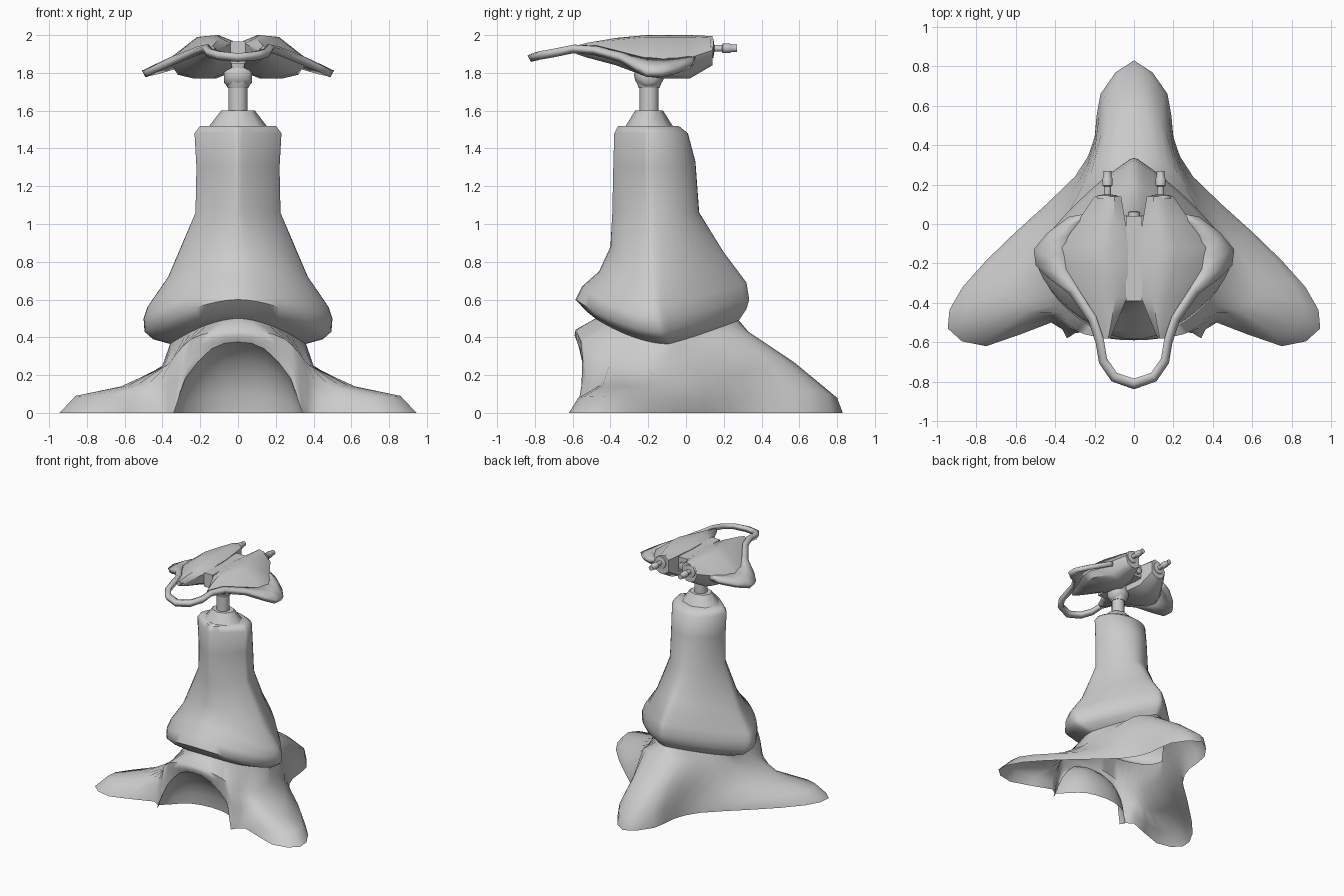
import bpy, math
from mathutils import Vector

if "Cube" in bpy.data.objects:
    bpy.data.objects.remove(bpy.data.objects["Cube"])


def make(name, verts, faces, mirror=False, solid=0, angle=40):
    me = bpy.data.meshes.new(name)
    me.from_pydata([tuple(v) for v in verts], [], faces)
    ob = bpy.data.objects.new(name, me)
    bpy.context.collection.objects.link(ob)
    bpy.ops.object.select_all(action='DESELECT')
    ob.select_set(True)
    bpy.context.view_layer.objects.active = ob
    bpy.ops.object.mode_set(mode='EDIT')
    bpy.ops.mesh.select_all(action='SELECT')
    bpy.ops.mesh.normals_make_consistent(inside=False)
    bpy.ops.object.mode_set(mode='OBJECT')
    bpy.ops.object.shade_smooth_by_angle(angle=math.radians(angle))
    if mirror:
        ob.modifiers.new("mirror", 'MIRROR').merge_threshold = 0.002
    if solid:
        s = ob.modifiers.new("thickness", 'SOLIDIFY')
        s.thickness, s.offset = solid, 0
    return ob


def loft(rings, closed, cap_start=False, cap_end=False):
    n = len(rings[0])
    faces = []
    for r in range(len(rings) - 1):
        for i in range(n if closed else n - 1):
            j = (i + 1) % n
            faces.append((r*n + i, r*n + j, (r+1)*n + j, (r+1)*n + i))
    if cap_start:
        faces.append(tuple(range(n)))
    if cap_end:
        faces.append(tuple((len(rings)-1)*n + i for i in range(n)))
    return [p for ring in rings for p in ring], faces


def refine(half):
    """Double the points of a half ring that is symmetric about x = 0."""
    p = [Vector(v) for v in half]
    flip = lambda v: Vector((-v.x, v.y, v.z))
    p = [flip(p[1])] + p + [flip(p[-2])]
    out = []
    for i in range(1, len(p) - 2):
        mid = (9*(p[i] + p[i+1]) - p[i-1] - p[i+2]) / 16
        mid.z = max(mid.z, 0)
        out += [p[i], mid]
    return out + [p[-2]]


def turned(name, profile, x, y, z, axis='Z', n=16, mirror=False):
    """Turned part: profile of (radius, position along the axis)."""
    rings = []
    for r, h in profile:
        ring = []
        for k in range(n):
            a = 2*math.pi*k/n
            c, s = r*math.cos(a), r*math.sin(a)
            ring.append({'Z': (x+c, y+s, z+h), 'Y': (x+c, y+h, z+s),
                         'X': (x+h, y+c, z+s)}[axis])
        rings.append(ring)
    return make(name, *loft(rings, True, True, True), mirror=mirror)


# Tower: zf, yf (front), zs, xs, ys (side), zb, yb (back)
tower = [
    (1.52, -.36, 1.52, .20, -.20, 1.52, -.04),
    (1.48, -.38, 1.48, .23, -.20, 1.48, .01),
    (1.30, -.385, 1.30, .22, -.20, 1.33, .05),
    (1.06, -.39, 1.06, .225, -.19, 1.06, .07),
    (.88, -.40, .72, .37, -.17, .85, .20),
    (.75, -.46, .56, .48, -.16, .69, .32),
    (.67, -.55, .50, .50, -.15, .60, .335),
    (.60, -.585, .43, .495, -.14, .55, .32),
    (.54, -.53, .39, .45, -.12, .52, .30),
    (.50, -.48, .365, .36, -.10, .49, .28),
]
rings = []
for zf, yf, zs, xs, ys, zb, yb in tower:
    k = min(1, max(0, (1.1 - zs) / .5))      # faceted neck, flared skirt
    ring = []
    for i in range(13):
        a = math.pi/12 * i
        front = i <= 6
        e = 2 / ((1.25 + .5*k) if front else (1.9 - .72*k))
        s, c = abs(math.sin(a))**e, abs(math.cos(a))**e
        if i in (0, 12):
            s = 0
        ye, ze = (yf, zf) if front else (yb, zb)
        w = math.cos(a)**2
        ring.append((xs*s, ys + (ye-ys)*c, zs + (ze-zs)*w))
    rings.append(ring)

# Base: rows from the shoulder down to the foot and arch edge
shoulder = [(0, -.585, .44), (.13, -.58, .43), (.25, -.56, .39), (.32, -.52, .32),
            (.36, -.45, .27), (.39, -.36, .245), (.40, -.26, .24), (.40, -.15, .25),
            (.37, -.03, .27), (.30, .12, .33), (.22, .25, .40), (.12, .31, .43), (0, .33, .43)]
middle = [(0, -.59, .41), (.14, -.58, .385), (.25, -.55, .32), (.33, -.53, .17),
          (.42, -.46, .15), (.54, -.44, .145), (.62, -.36, .14), (.58, -.22, .14),
          (.45, -.02, .15), (.29, .20, .18), (.2, .37, .24), (.13, .52, .27), (0, .57, .27)]
ankle = [(0, -.58, .385), (.14, -.57, .36), (.26, -.545, .25), (.335, -.555, .06),
         (.43, -.49, .06), (.72, -.57, .08), (.86, -.47, .09), (.80, -.29, .08),
         (.57, -.03, .07), (.30, .22, .08), (.2, .42, .10), (.15, .66, .12), (0, .80, .08)]
foot = [(0, -.575, .375), (.14, -.565, .34), (.28, -.54, .18), (.34, -.58, 0),
        (.42, -.50, 0), (.75, -.62, 0), (.945, -.53, 0), (.87, -.32, 0),
        (.6, -.04, 0), (.3, .24, 0), (.2, .44, 0), (.17, .66, 0), (0, .83, 0)]
rings += [shoulder, middle, ankle, foot]
rings = [refine(r) for r in rings]
make("pedestal", *loft(rings, False, cap_start=True), mirror=True, angle=65)

# Hollow wall behind the front arch, from the arch edge back to the ground
arch = rings[-1][:7]
ground = refine([(0, -.34, 0), (.17, -.37, 0), (.28, -.46, 0), (.338, -.575, 0)])[:7]
niche = []
for step in range(6):
    t = step / 5
    niche.append([(a.x + (g.x - a.x)*t, a.y + (g.y - a.y)*math.sin(t*math.pi/2),
                   a.z * (1 - t**1.4)) for a, g in zip(arch, ground)])
make("arch_wall", *loft(niche, False), mirror=True, angle=65)

# Neck: collar, post and swivel
collar = turned("collar", [(.155, 0), (.09, .085)], 0, 0, 0, n=8)
collar.scale.y = .82
collar.location = (0, -.195, 1.515)
turned("post", [(.05, 0), (.05, .2)], 0, -.195, 1.58)
turned("swivel", [(.04, -.075), (.065, -.055), (.08, 0), (.065, .055), (.04, .075)],
       0, -.195, 1.79, 'X')
turned("swivel_yoke", [(.055, -.04), (.07, 0), (.07, .12)], 0, -.195, 1.76)

# Gun pods: y, inner x, outer x, top z, outer z, bottom z
pod = [(-.58, .12, .165, 1.945, 1.92, 1.90), (-.52, .095, .19, 1.96, 1.92, 1.88),
       (-.37, .035, .27, 1.985, 1.90, 1.84), (-.21, .03, .355, 2.0, 1.875, 1.78),
       (-.12, .03, .37, 2.0, 1.87, 1.77), (.02, .045, .28, 2.0, 1.88, 1.77),
       (.14, .065, .20, 1.995, 1.92, 1.84)]
sections = []
for y, a, b, zt, zo, zb in pod:
    w = b - a
    sections.append([(a, y, zt - .03), (a + .25*w, y, zt), (a + .55*w, y, zt - .01),
                     (b, y, zo), (a + .85*w, y, zb + .02), (a + .6*w, y, zb),
                     (a + .3*w, y, zb), (a, y, zb + .03)])
make("gun_pod", *loft(sections, True, True, True), mirror=True)

# Wing and front rail: inner edge, outer edge
rail = [((0, -.785, 1.885), (0, -.83, 1.875)), ((.09, -.755, 1.895), (.11, -.79, 1.885)),
        ((.14, -.68, 1.91), (.17, -.70, 1.90)), ((.155, -.58, 1.93), (.185, -.60, 1.92)),
        ((.19, -.47, 1.925), (.22, -.49, 1.91)), ((.28, -.33, 1.89), (.32, -.35, 1.87)),
        ((.34, -.23, 1.865), (.43, -.27, 1.825)), ((.35, -.14, 1.86), (.49, -.21, 1.795)),
        ((.33, -.06, 1.86), (.50, -.13, 1.795)), ((.27, .01, 1.87), (.43, -.05, 1.81)),
        ((.24, .05, 1.87), (.32, .03, 1.84))]
strip = []
for i, o in rail:
    i, o = Vector(i), Vector(o)
    strip.append([i, i.lerp(o, .5) + Vector((0, 0, .006)), o])
make("wing_rail", *loft(strip, False), mirror=True, solid=.038)

# Bridge between the pods, and its rear pin
box = [[(sx*.04, y, z) for sx, z in ((-1, 1.85), (1, 1.85), (1, 1.965), (-1, 1.965))]
       for y in (-.39, .04)]
make("bridge", *loft(box, True, True, True))
turned("bridge_pin", [(.03, 0), (.03, .025), (.02, .03)], 0, .035, 1.90, 'Y')

# Barrels pointing backwards
turned("barrel", [(.055, -.01), (.05, .005), (.018, .01), (.018, .05), (.026, .055),
                  (.026, .09), (.02, .10), (.02, .13), (.012, .13)],
       .135, .14, 1.93, 'Y', 12, mirror=True)
